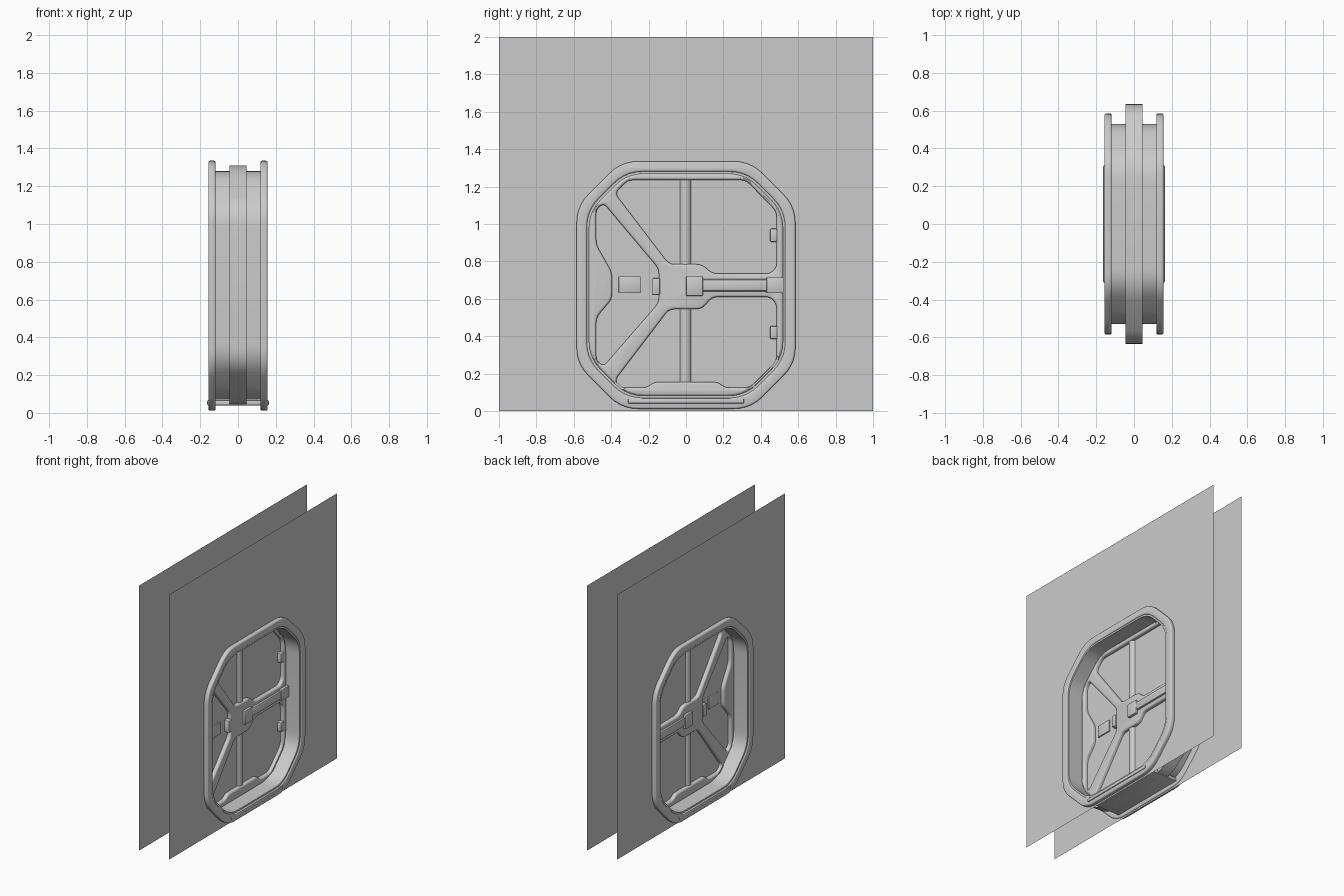
import bpy, bmesh
from math import radians, pi
from mathutils import Vector, Matrix

if "Cube" in bpy.data.objects:
    bpy.data.objects.remove(bpy.data.objects["Cube"])

grey = bpy.data.materials.new("grey_metal")
grey.use_nodes = True
GREY = (0.6, 0.6, 0.6, 1)
grey.diffuse_color = GREY
grey.node_tree.nodes["Principled BSDF"].inputs["Base Color"].default_value = GREY


def add(name, bm, smooth=True):
    """Turn a bmesh into a named, coloured object."""
    bmesh.ops.recalc_face_normals(bm, faces=bm.faces)
    me = bpy.data.meshes.new(name)
    bm.to_mesh(me)
    bm.free()
    me.materials.clear()
    me.materials.append(grey)
    ob = bpy.data.objects.new(name, me)
    bpy.context.collection.objects.link(ob)
    if smooth:
        bpy.ops.object.select_all(action='DESELECT')
        ob.select_set(True)
        bpy.context.view_layer.objects.active = ob
        bpy.ops.object.shade_smooth_by_angle(angle=radians(35))
    return ob


def rounded(points, radius, steps=5):
    """Round the corners of a closed outline."""
    pts = [Vector(p) for p in points]
    out = []
    for i, p in enumerate(pts):
        a, b = pts[i - 1] - p, pts[(i + 1) % len(pts)] - p
        r = min(radius, a.length * 0.45, b.length * 0.45)
        a, b = p + a.normalized() * r, p + b.normalized() * r
        for k in range(steps + 1):
            t = k / steps
            out.append(a * (1 - t) ** 2 + p * 2 * t * (1 - t) + b * t ** 2)
    return out


def octagon(w, z0, z1, cy, cz, radius=0.09):
    """Chamfered rectangle in the y-z plane."""
    half = [(w - cy, z0), (w, z0 + cz), (w, z1 - cz), (w - cy, z1)]
    return rounded(half + [(-y, z) for y, z in reversed(half)], radius)


def plate(name, loops, x0, x1, bevel=0.0):
    """Fill y-z outlines (the first is outer, the rest holes) from x0 to x1."""
    cu = bpy.data.curves.new(name, 'CURVE')
    cu.dimensions = '2D'
    cu.fill_mode = 'BOTH'
    cu.extrude = max((x1 - x0) / 2 - bevel, 0)
    cu.bevel_depth = bevel
    cu.bevel_resolution = 2
    cu.offset = -bevel
    for loop in loops:
        sp = cu.splines.new('POLY')
        sp.points.add(len(loop) - 1)
        for pt, (y, z) in zip(sp.points, loop):
            pt.co = (y, z, 0, 1)
        sp.use_cyclic_u = True
    tmp = bpy.data.objects.new(name + "_outline", cu)
    bpy.context.collection.objects.link(tmp)
    dg = bpy.context.evaluated_depsgraph_get()
    me = bpy.data.meshes.new_from_object(tmp.evaluated_get(dg))
    bm = bmesh.new()
    bm.from_mesh(me)
    bpy.data.objects.remove(tmp)
    bpy.data.meshes.remove(me)
    bmesh.ops.remove_doubles(bm, verts=bm.verts, dist=0.0001)
    turn = Matrix(((0, 0, 1), (1, 0, 0), (0, 1, 0))).to_4x4()
    bm.transform(Matrix.Translation(((x0 + x1) / 2, 0, 0)) @ turn)
    return add(name, bm, x1 > x0)


def box(name, depth, y0, y1, z0, z1, bevel=0.006):
    """Bevelled block through the door, reaching depth on both faces."""
    bm = bmesh.new()
    bmesh.ops.create_cube(bm, size=1)
    bm.transform(Matrix.Translation((0, (y0 + y1) / 2, (z0 + z1) / 2))
                 @ Matrix.Diagonal((2 * depth, y1 - y0, z1 - z0, 1)))
    bmesh.ops.bevel(bm, geom=bm.edges[:], offset=bevel, segments=2,
                    profile=0.5, affect='EDGES')
    return add(name, bm)


# Outlines shared by the frame parts
flange_out = octagon(0.585, 0.012, 1.335, 0.24, 0.24)
flange_in = octagon(0.53, 0.07, 1.28, 0.208, 0.208)
wall_hole = octagon(0.55, 0.05, 1.30, 0.22, 0.22)
tunnel_in = octagon(0.518, 0.082, 1.268, 0.202, 0.202)
band_out = octagon(0.635, 0.04, 1.31, 0.3, 0.22)

# Two thin walls and the flanges clamped around their openings
wall = [(-1, 0), (1, 0), (1, 2), (-1, 2)]
for side, s in (("left", 1), ("right", -1)):
    plate(side + "_wall", [wall, wall_hole], s * 0.126, s * 0.126)
    xs = sorted((s * 0.118, s * 0.157))
    plate(side + "_flange", [flange_out, flange_in], *xs, bevel=0.01)

# Passage between the walls, its outer band and sill
plate("tunnel", [flange_in, tunnel_in], -0.15, 0.15)
plate("middle_band", [band_out, flange_in], -0.045, 0.045)
box("sill", 0.163, -0.31, 0.31, 0.04, 0.068)

# Door: recessed panel under a ribbed plate with three openings
upper = [(-.38, 1.165), (-.31, 1.235), (.32, 1.235), (.485, 1.065), (.485, .77),
         (.45, .735), (.14, .735), (.085, .785), (-.09, .785)]
lower = [(-.09, .545), (.085, .545), (.14, .61), (.45, .61), (.485, .57),
         (.485, .27), (.34, .125), (.21, .125), (.17, .155), (-.17, .155),
         (-.21, .125), (-.35, .125), (-.38, .165)]
side = [(-.48, 1.08), (-.44, 1.11), (-.145, .76), (-.145, .58), (-.44, .24),
        (-.48, .27), (-.48, .50), (-.395, .60), (-.395, .74), (-.48, .89)]
plate("door_panel", [tunnel_in], -0.014, 0.014)
plate("door_ribs", [tunnel_in] + [rounded(w, 0.03, 3) for w in (upper, lower, side)],
      -0.042, 0.042, bevel=0.012)

# Vertical rods across the upper and lower openings
for name, z0, z1 in (("upper_rod", 0.77, 1.245), ("lower_rod", 0.145, 0.56)):
    bm = bmesh.new()
    bmesh.ops.create_cone(bm, cap_ends=True, segments=24, radius1=0.033,
                          radius2=0.033, depth=z1 - z0)
    bm.transform(Matrix.Translation((0, -0.003, (z0 + z1) / 2)))
    add(name, bm)

# Latch bar, its hub block and end socket
box("latch_block", 0.06, 0.0, 0.09, 0.615, 0.72)
box("latch_bar", 0.056, 0.08, 0.52, 0.64, 0.705, 0.012)
box("latch_socket", 0.062, 0.43, 0.525, 0.63, 0.715)

# Small fittings on the panel
box("side_plate", 0.024, -0.36, -0.24, 0.63, 0.72, 0.004)
box("hub_tab", 0.05, -0.18, -0.14, 0.62, 0.71)
for name, z in (("upper_clip", 0.905), ("lower_clip", 0.385)):
    box(name, 0.046, 0.45, 0.487, z, z + 0.07)
